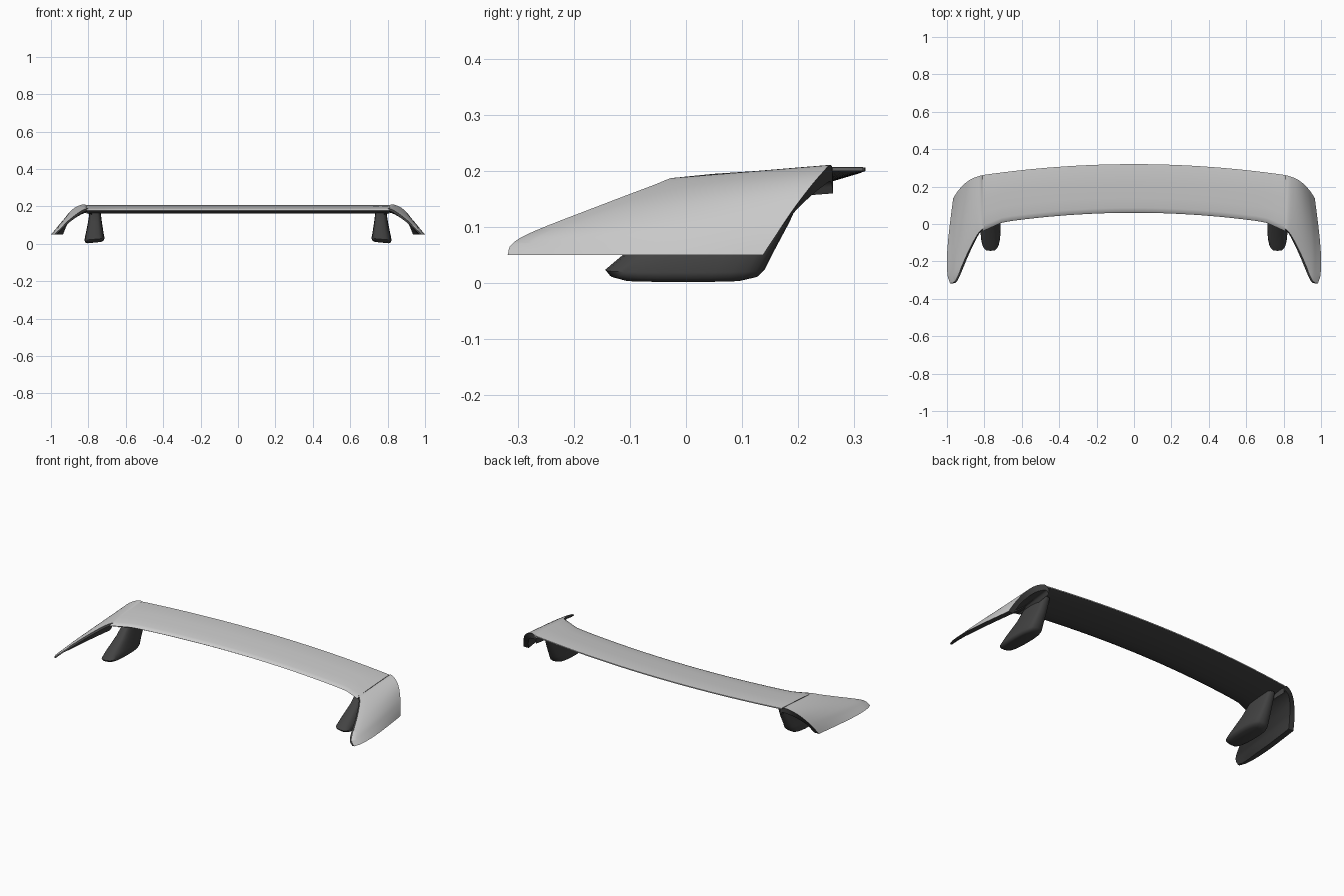
import bpy, bmesh, math
from mathutils import Vector

cube = bpy.data.objects.get("Cube")
if cube:
    bpy.data.objects.remove(cube)


def material(name, value):
    m = bpy.data.materials.new(name)
    m.use_nodes = True
    colour = (value, value, value, 1)
    m.diffuse_color = colour
    m.node_tree.nodes["Principled BSDF"].inputs["Base Color"].default_value = colour
    return m


LIGHT = material("light grey paint", 0.6)
DARK = material("dark grey plastic", 0.055)


def loft(name, rings, light_rule, mirrored=False, angle=40):
    """Skin closed rings, cap the ends, and paint faces by ring position."""
    bm = bmesh.new()
    loops = [[bm.verts.new(p) for p in ring] for ring in rings]
    n = len(loops[0])
    for a, b in zip(loops, loops[1:]):
        for k in range(n):
            face = bm.faces.new((a[k], a[(k + 1) % n], b[(k + 1) % n], b[k]))
            face.material_index = 0 if light_rule(k) else 1
    for end in (loops[0], loops[-1]):
        bm.faces.new(end).material_index = 1
    bmesh.ops.recalc_face_normals(bm, faces=bm.faces)
    mesh = bpy.data.meshes.new(name)
    bm.to_mesh(mesh)
    bm.free()
    mesh.materials.append(LIGHT)
    mesh.materials.append(DARK)
    ob = bpy.data.objects.new(name, mesh)
    bpy.context.collection.objects.link(ob)
    bpy.ops.object.select_all(action="DESELECT")
    ob.select_set(True)
    bpy.context.view_layer.objects.active = ob
    bpy.ops.object.shade_smooth_by_angle(angle=math.radians(angle))
    if mirrored:
        ob.modifiers.new("mirror", "MIRROR")
    return ob


def spline(points, u):
    """Catmull-Rom curve through a few points, u from 0 to 1."""
    pts = [Vector(p) for p in points]
    f = u * (len(pts) - 1)
    i = min(int(f), len(pts) - 2)
    t = f - i
    p1, p2 = pts[i], pts[i + 1]
    p0 = pts[i - 1] if i else p1 * 2 - p2
    p3 = pts[i + 2] if i + 2 < len(pts) else p2 * 2 - p1
    return 0.5 * (2 * p1 + (p2 - p0) * t + (2 * p0 - 5 * p1 + 4 * p2 - p3) * t * t
                  + (3 * p1 - p0 - 3 * p2 + p3) * t ** 3)


# Main blade: swept profile of (chord fraction, height), top first
profile = [(0.0, 0.178), (0.02, 0.184), (0.1, 0.189), (0.3, 0.195), (0.6, 0.201),
           (0.97, 0.207), (1.0, 0.206), (1.0, 0.2), (0.96, 0.196), (0.65, 0.172),
           (0.3, 0.162), (0.08, 0.166)]
rings = []
for i in range(33):
    x = -0.81 + 1.62 * i / 32
    front = 0.06 - 0.05 * (x / 0.7) ** 2 - 0.3 * max(0, abs(x) - 0.7)
    back = 0.32 - 0.06 * (x / 0.82) ** 2
    rings.append([(x, front + (back - front) * c, z) for c, z in profile])
loft("wing_blade", rings, lambda k: k < 7)

# Curved end plates: rows run from the inner crest down to the bottom edge
front_edge = [(0.78, 0.0, 0.172), (0.805, -0.02, 0.188), (0.84, -0.06, 0.174),
              (0.89, -0.155, 0.138), (0.94, -0.27, 0.093), (0.962, -0.31, 0.07),
              (0.983, -0.318, 0.05)]
back_edge = [(0.798, 0.262, 0.192), (0.822, 0.258, 0.211), (0.865, 0.243, 0.197),
             (0.9, 0.22, 0.17), (0.93, 0.19, 0.13), (0.952, 0.162, 0.088),
             (0.967, 0.137, 0.05)]
ROWS, COLS = 24, 14
rings = []
for r in range(ROWS + 1):
    s = r / ROWS
    f, b = spline(front_edge, s), spline(back_edge, s)
    tilt = math.radians(90 * min(1, s * 1.3))
    inward = Vector((-math.sin(tilt), 0, -math.cos(tilt)))
    outer, inner = [], []
    for c in range(COLS + 1):
        t = c / COLS
        p = f.lerp(b, t)
        p.x += 0.022 * s * math.sin(math.pi * t ** 0.6)
        outer.append(p)
        inner.append(p + inward * (0.012 + 0.02 * min(1, t * 3)))
    rings.append(outer + inner[::-1])
loft("end_plates", rings, lambda k: k < COLS, mirrored=True)

# Raked struts: rounded sections of (centre x, centre y, half width, half length, height)
sections = [(0.768, -0.005, 0.038, 0.105, 0.006), (0.768, -0.003, 0.05, 0.132, 0.013),
            (0.767, -0.002, 0.054, 0.142, 0.024), (0.767, 0.02, 0.049, 0.133, 0.05),
            (0.765, 0.08, 0.038, 0.105, 0.11), (0.764, 0.13, 0.028, 0.085, 0.178)]
rings = []
for cx, cy, w, l, z in sections:
    ring = []
    for k in range(24):
        a = math.tau * k / 24
        ca, sa = math.cos(a), math.sin(a)
        dx = w * math.copysign(abs(ca) ** 0.6, ca)
        dy = l * math.copysign(abs(sa) ** 0.75, sa)
        # the foot slopes slightly down towards the outside
        ring.append((cx + dx, cy + dy, z - 0.1 * dx * (1 - z / 0.178)))
    rings.append(ring)
loft("struts", rings, lambda k: False, mirrored=True, angle=50)
